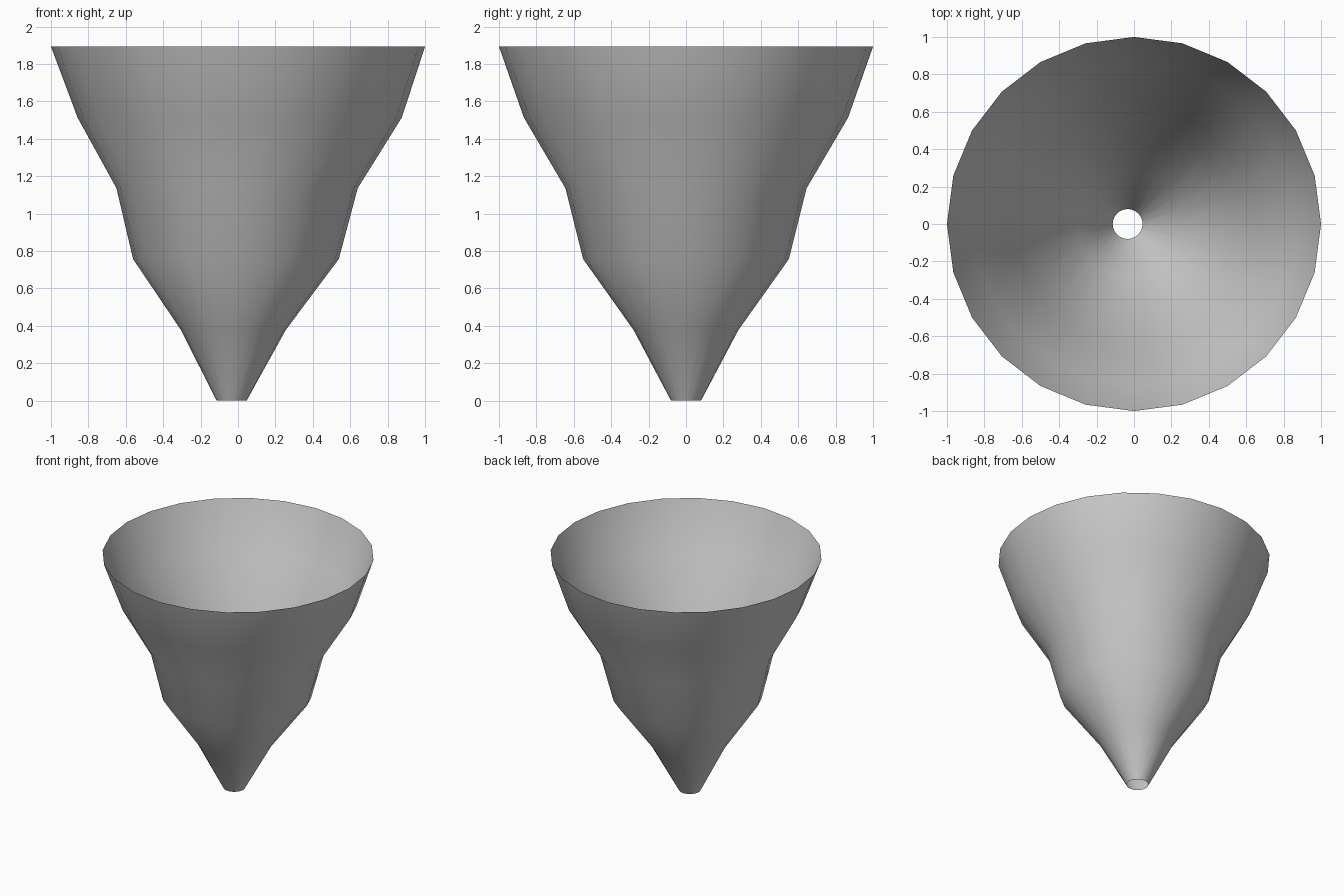
import bpy, bmesh
from math import cos, sin, tau

if "Cube" in bpy.data.objects:
    bpy.data.objects.remove(bpy.data.objects["Cube"])

SIDES = 24
# rings: (height, radius, x offset of centre)
RINGS = [(0.0, 0.08, -0.034), (0.379, 0.281, -0.025), (0.757, 0.55, -0.011),
         (1.136, 0.645, -0.005), (1.514, 0.867, 0.009), (1.893, 1.0, 0.0)]

# open funnel shell lofted through the rings
bm = bmesh.new()
loops = [[bm.verts.new((cx + r * cos(tau * i / SIDES), r * sin(tau * i / SIDES), z))
          for i in range(SIDES)] for z, r, cx in RINGS]
for low, high in zip(loops, loops[1:]):
    for i in range(SIDES):
        j = (i + 1) % SIDES
        face = bm.faces.new((low[i], low[j], high[j], high[i]))
        face.smooth = True

mesh = bpy.data.meshes.new("funnel")
bm.to_mesh(mesh)
bm.free()
funnel = bpy.data.objects.new("funnel", mesh)
bpy.context.collection.objects.link(funnel)
